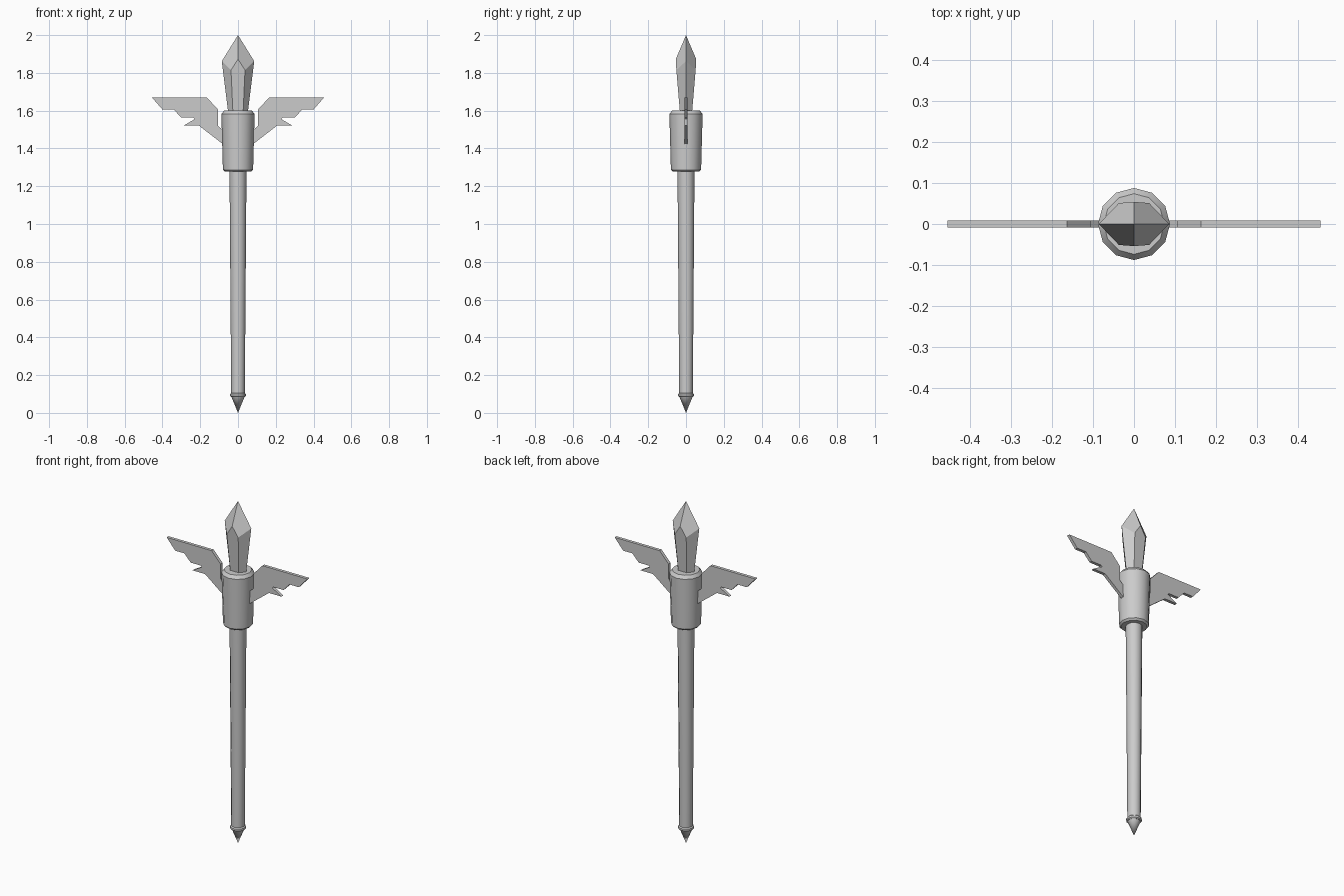
import bpy, bmesh, math

if "Cube" in bpy.data.objects:
    bpy.data.objects.remove(bpy.data.objects["Cube"], do_unlink=True)

grey = bpy.data.materials.new("plain grey")
grey.use_nodes = True
grey.diffuse_color = (0.6, 0.6, 0.6, 1)
grey.node_tree.nodes["Principled BSDF"].inputs["Base Color"].default_value = (0.6, 0.6, 0.6, 1)


def finish(name, bm, smooth=False):
    bmesh.ops.recalc_face_normals(bm, faces=bm.faces)
    mesh = bpy.data.meshes.new(name)
    bm.to_mesh(mesh)
    bm.free()
    mesh.materials.append(grey)
    obj = bpy.data.objects.new(name, mesh)
    bpy.context.collection.objects.link(obj)
    if smooth:
        bpy.ops.object.select_all(action="DESELECT")
        obj.select_set(True)
        bpy.context.view_layer.objects.active = obj
        bpy.ops.object.shade_smooth_by_angle(angle=math.radians(35))
    return obj


def turned(name, profile, sides=12):
    """Closed round part from (radius, height) pairs, bottom to top."""
    bm = bmesh.new()
    rings = []
    for r, z in profile:
        if r == 0:
            rings.append([bm.verts.new((0, 0, z))] * sides)
        else:
            angles = [math.tau * i / sides for i in range(sides)]
            rings.append([bm.verts.new((r * math.cos(a), r * math.sin(a), z)) for a in angles])
    for low, high in zip(rings, rings[1:]):
        for i in range(sides):
            j = (i + 1) % sides
            corners = dict.fromkeys((low[i], low[j], high[j], high[i]))
            bm.faces.new(list(corners))
    for ring, (r, z) in ((rings[0], profile[0]), (rings[-1], profile[-1])):
        if r > 0:
            bm.faces.new(ring)
    return finish(name, bm, True)


# Handle, from the pointed foot up to the socket
turned("foot_spike", [(0, 0), (0.036, 0.088)])
turned("foot_ring", [(0.036, 0.084), (0.042, 0.089), (0.042, 0.1), (0.036, 0.106)])
turned("shaft", [(0.036, 0.1), (0.045, 1.29)])
turned("socket", [(0.07, 1.277), (0.08, 1.287), (0.088, 1.582), (0.074, 1.6)])

# Faceted crystal with flat front and back panels
bm = bmesh.new()
bm.verts.new((0, 0, 2))
for s in (-1, 1):
    bm.verts.new((s * 0.086, 0, 1.862))
    bm.verts.new((s * 0.052, 0, 1.59))
    bm.verts.new((0, s * 0.054, 1.873))
    for t in (-1, 1):
        bm.verts.new((s * 0.037, t * 0.051, 1.815))
        bm.verts.new((s * 0.027, t * 0.032, 1.59))
bmesh.ops.convex_hull(bm, input=bm.verts)
bmesh.ops.dissolve_limit(bm, angle_limit=math.radians(4), verts=bm.verts, edges=bm.edges)
finish("crystal", bm)

# Flat feathered wings, one per side
outline = [(0.06, 1.438), (0.08, 1.423), (0.207, 1.521), (0.288, 1.521), (0.228, 1.556),
           (0.235, 1.563), (0.3, 1.563), (0.34, 1.606), (0.4, 1.606), (0.455, 1.669),
           (0.164, 1.669), (0.106, 1.606), (0.106, 1.52), (0.08, 1.497), (0.06, 1.48)]
for name, side in (("left_wing", 1), ("right_wing", -1)):
    bm = bmesh.new()
    face = bm.faces.new([bm.verts.new((side * x, -0.009, z)) for x, z in outline])
    grown = bmesh.ops.extrude_face_region(bm, geom=[face], use_keep_orig=True)
    moved = [v for v in grown["geom"] if isinstance(v, bmesh.types.BMVert)]
    bmesh.ops.translate(bm, verts=moved, vec=(0, 0.018, 0))
    finish(name, bm)
